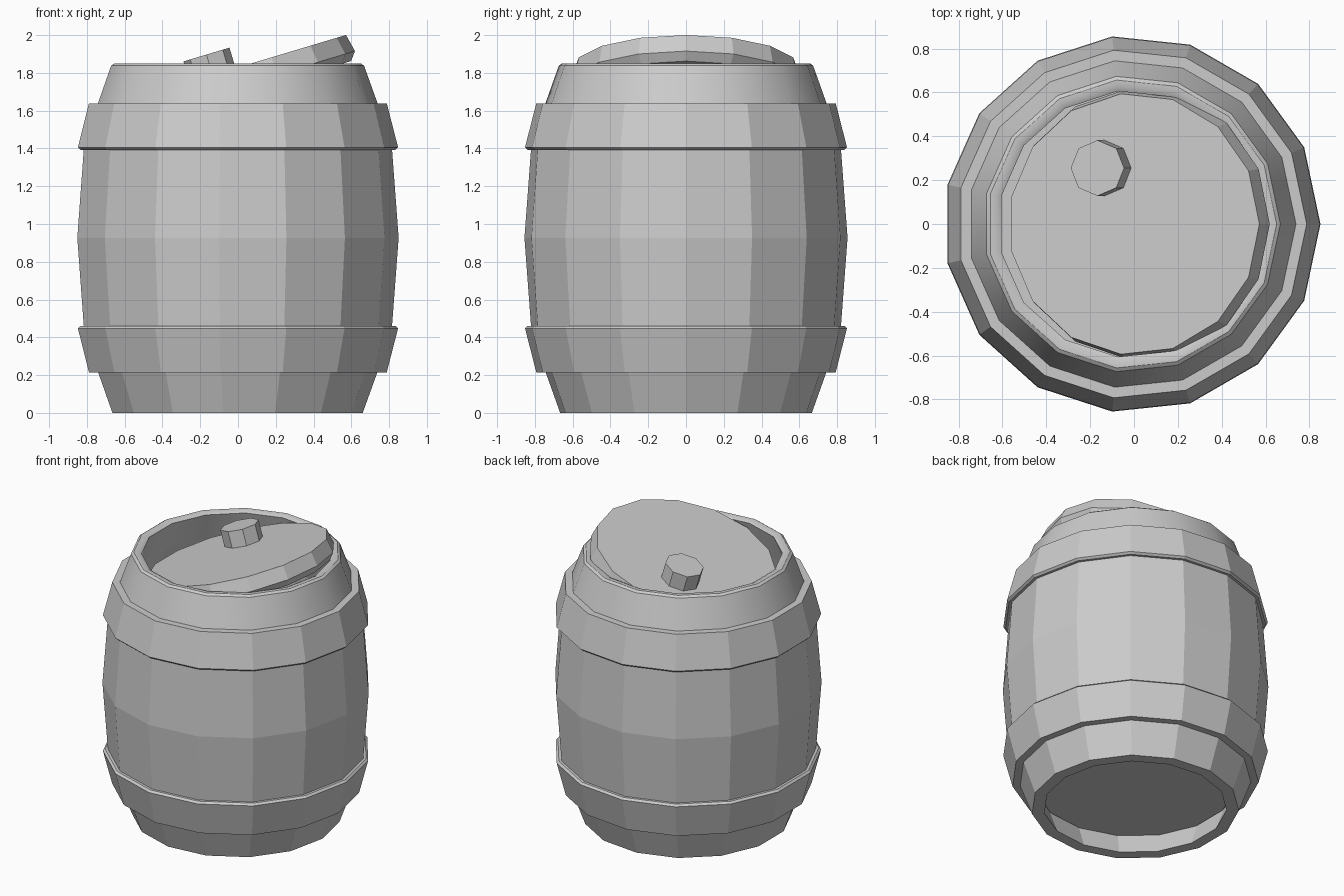
import bpy, bmesh
from math import sin, cos, tau, radians
from mathutils import Matrix

if "Cube" in bpy.data.objects:
    bpy.data.objects.remove(bpy.data.objects["Cube"])

CX = -0.0095          # 15-sided ring is offset so its bounds are centred
MID = 0.927           # mirror height of the barrel


def lathe(name, profile, sides=15, closed=True, matrix=None, smooth_above=None):
    """Revolve (radius, z) points; closed loops make rings, open ones get end caps."""
    bm = bmesh.new()
    rings = [[bm.verts.new((r * cos(tau * i / sides), r * sin(tau * i / sides), z))
              for i in range(sides)] for r, z in profile]
    n = len(rings)
    for k in range(n if closed else n - 1):
        a, b = rings[k], rings[(k + 1) % n]
        for i in range(sides):
            j = (i + 1) % sides
            bm.faces.new((a[i], a[j], b[j], b[i]))
    if not closed:
        bm.faces.new(rings[0])
        bm.faces.new(rings[-1])
    bmesh.ops.recalc_face_normals(bm, faces=bm.faces)
    if smooth_above is not None:
        for f in bm.faces:
            f.smooth = f.calc_center_median().z > smooth_above
        for e in bm.edges:
            if len(e.link_faces) == 2 and e.calc_face_angle() > radians(30):
                e.smooth = False
    mesh = bpy.data.meshes.new(name)
    bm.to_mesh(mesh)
    bm.free()
    ob = bpy.data.objects.new(name, mesh)
    bpy.context.collection.objects.link(ob)
    ob.matrix_world = matrix or Matrix.Translation((CX, 0, 0))
    return ob


# Hollow stave body with bevelled top rim
outer = [(0.67, 0), (0.748, 0.217), (0.825, 0.46), (0.86, MID), (0.825, 1.395),
         (0.748, 1.64), (0.677, 1.838), (0.66, 1.85)]
inner = [(0.632, 1.85), (0.609, 1.838), (0.67, 1.64), (0.745, 1.395), (0.78, MID),
         (0.745, 0.46), (0.67, 0.217), (0.59, 0)]
lathe("barrel_body", outer + inner, smooth_above=1.65)

# Two hoops, mirrored about the middle
hoop = [(0.797, 0.215), (0.857, 0.448), (0.843, 0.461), (0.81, 0.461), (0.735, 0.215)]
lathe("lower_hoop", hoop)
lathe("upper_hoop", [(r, 2 * MID - z) for r, z in hoop])

# Bottom head, recessed
lathe("bottom_head", [(0.64, 0.15), (0.68, 0.22), (0.68, 0.29)], closed=False)

# Loose lid, tilted up on the right
tilt = Matrix.Rotation(radians(-16.7), 4, 'Y')
lid_mat = Matrix.Translation((0, 0, 1.829)) @ tilt
lathe("lid", [(0.583, -0.14), (0.618, -0.095), (0.597, 0)], closed=False, matrix=lid_mat)

# Bung standing on the lid
bung_mat = Matrix.Translation((-0.167, 0.255, 1.897)) @ tilt
lathe("bung", [(0.127, -0.14), (0.127, 0)], sides=8, closed=False, matrix=bung_mat)
